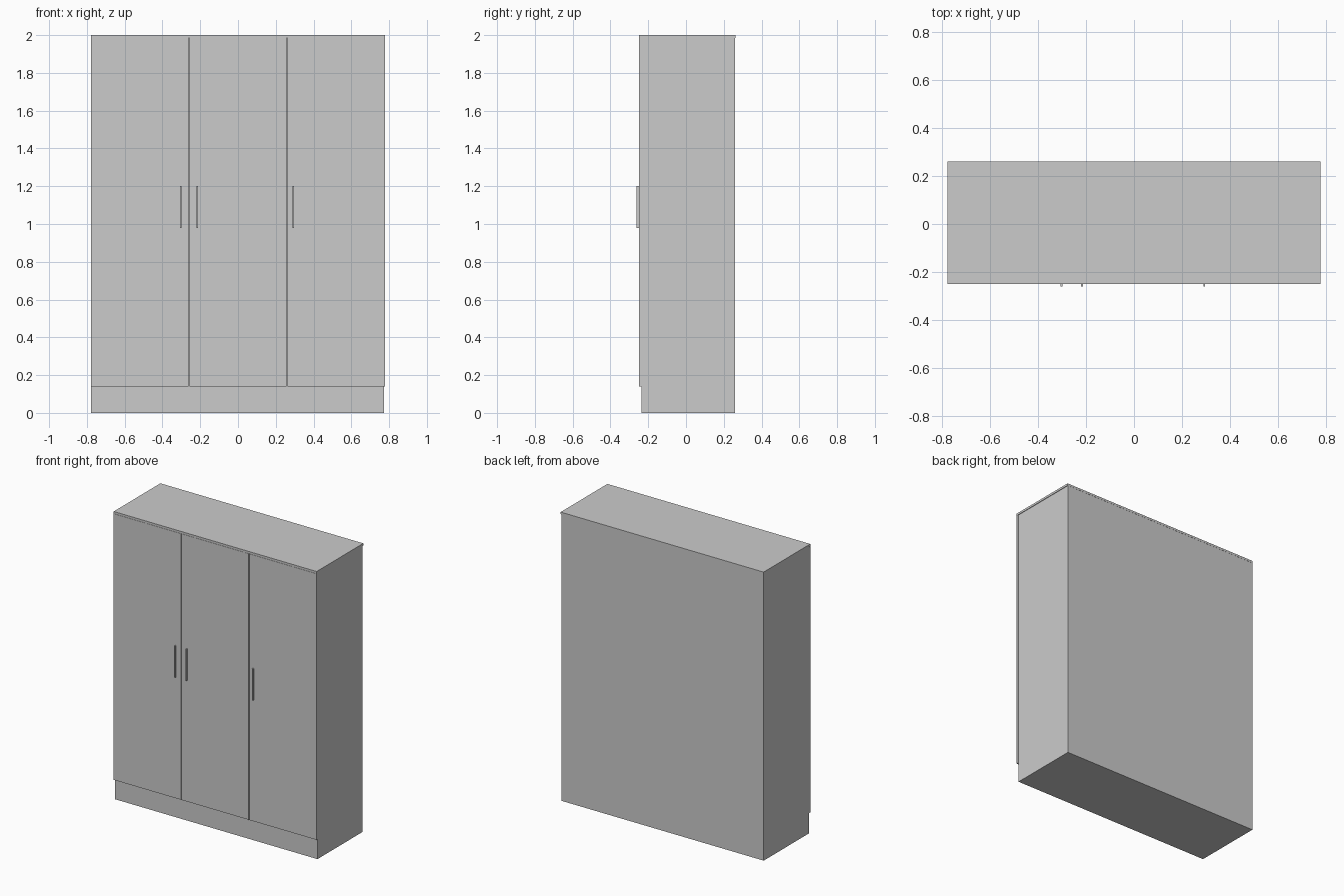
import bpy

if "Cube" in bpy.data.objects:
    bpy.data.objects.remove(bpy.data.objects["Cube"])


def box(name, x, y, z):
    """Box from (min, max) ranges on each axis."""
    bpy.ops.mesh.primitive_cube_add(
        size=1, location=[(a + b) / 2 for a, b in (x, y, z)])
    ob = bpy.context.object
    ob.name = name
    ob.scale = [b - a for a, b in (x, y, z)]
    bpy.ops.object.transform_apply(location=False, rotation=False, scale=True)
    return ob


W = 0.778                      # half width
FRONT, CARCASS, BACK = -0.25, -0.235, 0.261
DOOR_Z = (0.14, 1.984)
GAP = 0.004

# Carcass with recessed plinth front, and the overhanging top panel
box("carcass", (-W, W - 0.004), (CARCASS, BACK - 0.001), (0, 1.985))
box("top_panel", (-W, W), (FRONT, BACK), (1.985, 2.0))

# Three equal doors separated by narrow gaps
door_w = 2 * W / 3
for i, label in enumerate(("left", "middle", "right")):
    x0 = -W + i * door_w
    x1 = x0 + door_w
    box(label + "_door",
        (x0 + (GAP / 2 if i > 0 else 0), x1 - (GAP / 2 if i < 2 else 0)),
        (FRONT, CARCASS), DOOR_Z)

# Slim vertical bar handles
for label, x in (("left", -0.303), ("middle", -0.217), ("right", 0.293)):
    box(label + "_handle", (x - 0.004, x + 0.004),
        (FRONT - 0.011, FRONT), (0.98, 1.2))
